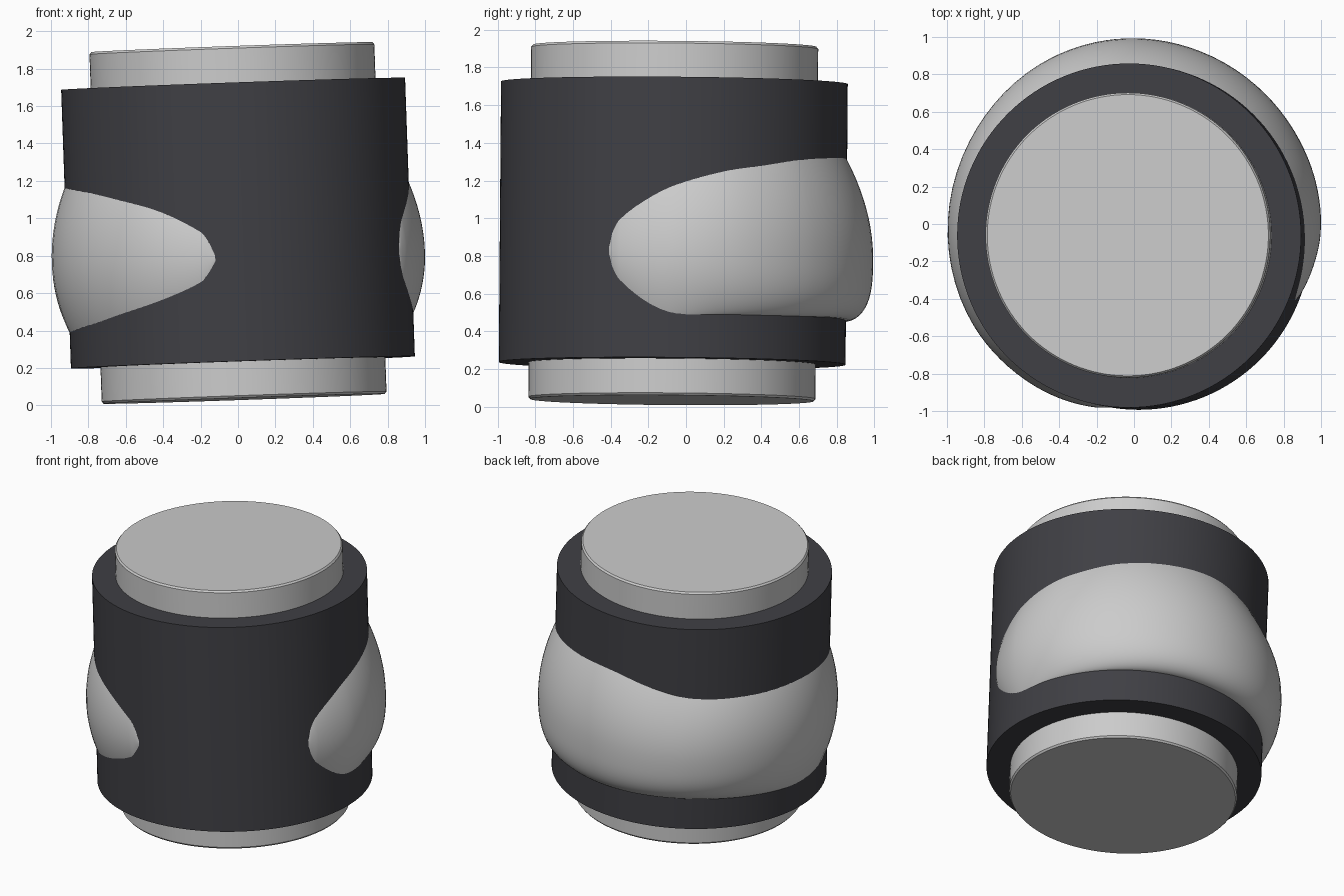
import bpy, bmesh, math
from mathutils import Vector

if "Cube" in bpy.data.objects:
    bpy.data.objects.remove(bpy.data.objects["Cube"])

BOTTOM, TOP = Vector((0.033, -0.075, 0.035)), Vector((-0.033, -0.06, 1.915))
AXIS = (TOP - BOTTOM).normalized()
R = 0.92
SEG = 128


def axis_at(z):
    return BOTTOM + (TOP - BOTTOM) * ((z - BOTTOM.z) / (TOP.z - BOTTOM.z))


def link(name, bm, angle=30):
    bmesh.ops.recalc_face_normals(bm, faces=bm.faces)
    me = bpy.data.meshes.new(name)
    bm.to_mesh(me)
    bm.free()
    ob = bpy.data.objects.new(name, me)
    bpy.context.collection.objects.link(ob)
    bpy.ops.object.select_all(action='DESELECT')
    ob.select_set(True)
    bpy.context.view_layer.objects.active = ob
    bpy.ops.object.shade_smooth_by_angle(angle=math.radians(angle))
    return ob


def lathe(name, profile, closed):
    """Spin (radius, height) points round the tilted axis."""
    bm = bmesh.new()
    rings = []
    for r, h in profile:
        rings.append([bm.verts.new((r * math.cos(2 * math.pi * i / SEG),
                                    r * math.sin(2 * math.pi * i / SEG), h)) for i in range(SEG)])
    pairs = list(zip(rings, rings[1:]))
    if closed:
        pairs.append((rings[-1], rings[0]))
    else:
        bm.faces.new(rings[0])
        bm.faces.new(rings[-1])
    for a, b in pairs:
        for i in range(SEG):
            j = (i + 1) % SEG
            bm.faces.new((a[i], a[j], b[j], b[i]))
    ob = link(name, bm)
    ob.rotation_mode = 'QUATERNION'
    ob.rotation_quaternion = Vector((0, 0, 1)).rotation_difference(AXIS)
    ob.location = BOTTOM
    return ob


# Inner core with slightly eased rims
H = (TOP - BOTTOM).length
lathe("core", [(0.752, 0), (0.762, 0.012), (0.762, H - 0.012), (0.752, H)], False)

# Dark sleeve
sleeve = lathe("sleeve", [(0.76, 0.195), (R, 0.195), (R, 1.685), (0.76, 1.685)], True)
mat = bpy.data.materials.new("dark_sleeve")
mat.diffuse_color = (0.05, 0.05, 0.058, 1)
mat.use_nodes = True
mat.node_tree.nodes["Principled BSDF"].inputs["Base Color"].default_value = mat.diffuse_color
sleeve.data.materials.append(mat)

# Bulge: angle, lower edge z, upper edge z, height above the sleeve
BULGE = [(-21.7, .81, .85, .002), (-20.4, .74, .93, .01), (-17.7, .67, 1.0, .022),
         (-8, .55, 1.11, .05), (1, .495, 1.18, .072), (17, .49, 1.25, .09),
         (31, .485, 1.28, .10), (47, .48, 1.31, .113), (71, .47, 1.32, .132),
         (90, .455, 1.305, .142), (107, .445, 1.24, .142), (124, .435, 1.18, .132),
         (150, .41, 1.165, .105), (180, .385, 1.165, .083), (209, .43, 1.14, .066),
         (229, .50, 1.09, .048), (244, .57, 1.03, .034), (257, .66, .93, .016),
         (259.7, .71, .88, .008), (262, .77, .80, .002)]


def smooth(a, b, c, d, t):
    """Centripetal-free cubic between b and c, tangents scaled by angle."""
    w = c[0] - b[0]
    out = [b[0] + w * t]
    for k in (1, 2, 3):
        m0 = (c[k] - a[k]) / (c[0] - a[0]) * w if c[0] != a[0] else 0
        m1 = (d[k] - b[k]) / (d[0] - b[0]) * w if d[0] != b[0] else 0
        out.append((2*t**3 - 3*t*t + 1) * b[k] + (t**3 - 2*t*t + t) * m0
                   + (3*t*t - 2*t**3) * c[k] + (t**3 - t*t) * m1)
    return out


rows = []
for i in range(len(BULGE) - 1):
    a, d = BULGE[max(i - 1, 0)], BULGE[min(i + 2, len(BULGE) - 1)]
    rows += [smooth(a, BULGE[i], BULGE[i + 1], d, s / 6) for s in range(6)]
rows.append(BULGE[-1])

bm = bmesh.new()
N = 28
grid = []
for ang, lo, hi, p in rows:
    th = math.radians(ang)
    back = max(0.0, math.sin(th))
    mid = lo + (hi - lo) * (0.48 - 0.1 * back)
    col = []
    for k in range(-1, N + 2):
        u = -math.cos(math.pi * min(max(k, 0), N) / N)
        if u < 0:
            z, f = mid + u * (mid - lo), (1 - min(1, abs(u) ** (2 + back))) ** (1 - 0.5 * back)
        else:
            z, f = mid + u * (hi - mid), 1 - u * u
        r = R + p * f - (0.03 if k in (-1, N + 1) else 0)
        c = axis_at(z)
        col.append(bm.verts.new((c.x + r * math.cos(th), c.y + r * math.sin(th), z)))
    grid.append(col)
for a, b in zip(grid, grid[1:]):
    for k in range(len(a) - 1):
        bm.faces.new((a[k], b[k], b[k + 1], a[k + 1]))
link("bulge", bm, 60)
